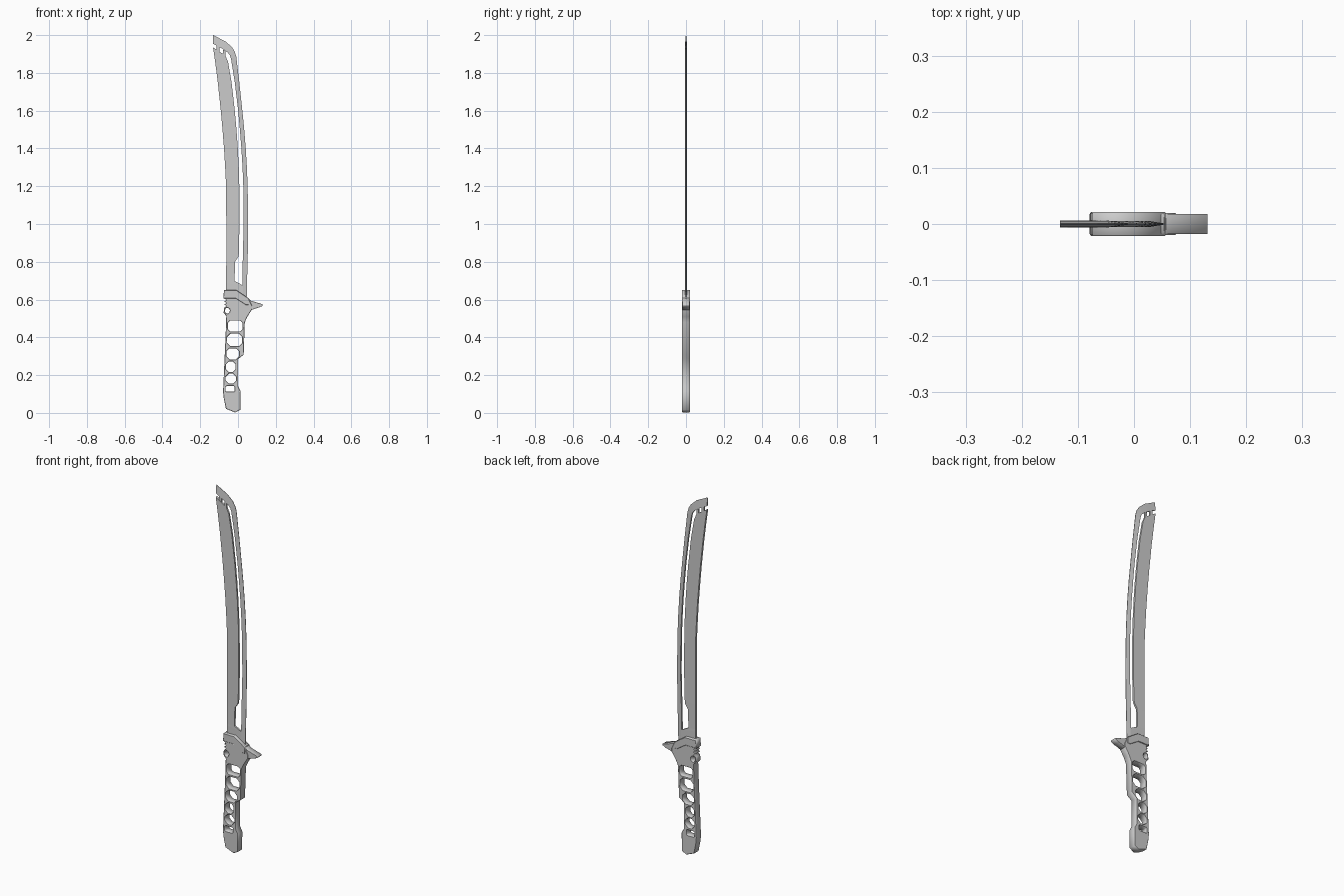
import bpy, bmesh, math


def plate(name, outline, half, holes=(), bevel=0.002):
    """Flat chamfered plate in the xz plane with cut-through holes."""
    cu = bpy.data.curves.new(name, 'CURVE')
    cu.dimensions = '2D'
    cu.fill_mode = 'BOTH'
    cu.extrude = half - bevel
    cu.bevel_depth = bevel
    cu.bevel_resolution = 0
    cu.offset = -bevel
    for loop in [outline, *holes]:
        sp = cu.splines.new('POLY')
        sp.points.add(len(loop) - 1)
        for p, (x, z) in zip(sp.points, loop):
            p.co = (x, z, 0, 1)
        sp.use_cyclic_u = True
    ob = bpy.data.objects.new(name, cu)
    bpy.context.collection.objects.link(ob)
    ob.rotation_euler.x = math.pi / 2
    bpy.ops.object.select_all(action='DESELECT')
    ob.select_set(True)
    bpy.context.view_layer.objects.active = ob
    bpy.ops.object.convert(target='MESH')
    return ob


def loft(name, stations, ta, tb):
    """Strip through (xa, za, xb, zb) stations, half thickness ta to tb."""
    bm = bmesh.new()
    rings = []
    for xa, za, xb, zb in stations:
        rings.append([bm.verts.new(c) for c in (
            (xa, -ta, za), (xb, -tb, zb), (xb, tb, zb), (xa, ta, za))])
    for a, b in zip(rings, rings[1:]):
        for i in range(4):
            j = (i + 1) % 4
            bm.faces.new((a[i], a[j], b[j], b[i]))
    bm.faces.new(rings[0][::-1])
    bm.faces.new(rings[-1])
    bmesh.ops.recalc_face_normals(bm, faces=bm.faces)
    me = bpy.data.meshes.new(name)
    bm.to_mesh(me)
    bm.free()
    ob = bpy.data.objects.new(name, me)
    bpy.context.collection.objects.link(ob)
    return ob


def window(x0, x1, z0, z1, c):
    """Rectangle with cut corners."""
    return [(x0 + c, z0), (x1 - c, z0), (x1, z0 + c), (x1, z1 - c),
            (x1 - c, z1), (x0 + c, z1), (x0, z1 - c), (x0, z0 + c)]


# thick back half of the blade, stepped in at the wide base of the slot
loft("blade_spine", [
    (-.063, .62, .026, .62), (-.063, .69, .026, .675), (-.063, .702, -.018, .698),
    (-.062, .80, -.016, .80), (-.062, .825, .001, .825), (-.062, .84, .004, .84),
    (-.062, 1.0, .008, 1.0), (-.063, 1.2, .007, 1.2), (-.068, 1.3, .004, 1.3),
    (-.074, 1.4, -.001, 1.4), (-.082, 1.5, -.008, 1.5), (-.091, 1.6, -.017, 1.6),
    (-.107, 1.75, -.034, 1.75), (-.121, 1.86, -.053, 1.86),
    (-.132, 1.935, -.068, 1.893)], .006, .005)

# sharpened outer strip sweeping round into the tip
loft("blade_edge", [
    (.024, .60, .046, .60), (.023, .70, .048, .70), (.025, .80, .051, .80),
    (.030, 1.0, .054, 1.0), (.028, 1.2, .051, 1.2), (.024, 1.3, .047, 1.3),
    (.018, 1.4, .041, 1.4), (.010, 1.5, .033, 1.5), (.001, 1.6, .023, 1.6),
    (-.017, 1.75, .007, 1.75), (-.037, 1.875, -.009, 1.885),
    (-.043, 1.894, -.017, 1.912), (-.055, 1.908, -.031, 1.935),
    (-.085, 1.929, -.065, 1.966), (-.132, 1.954, -.132, 2.0)], .005, .001)

# small bridges joining tip and spine
for i, (x, z) in enumerate([(-.106, 1.912), (-.073, 1.89)]):
    loft(f"tip_bridge_{i + 1}", [
        (x - .007, z, x + .007, z - .004), (x - .007, z + .032, x + .007, z + .027)],
        .0045, .0045)

# skeleton grip with finger step, pommel, thumb teeth and windows
teeth = [(-.073 + .012 * (i % 2), .606 - .008 * i) for i in range(6)]
grip_outline = teeth + [
    (-.074, .556), (-.076, .53), (-.062, .512), (-.066, .40), (-.075, .20),
    (-.079, .11), (-.075, .075), (-.064, .022), (-.015, .002), (.012, .016),
    (.014, .115), (.001, .14), (.001, .285), (.030, .308), (.036, .48),
    (.050, .51), (.075, .55), (.075, .565), (.056, .606)]
ring = [(-.056 + .013 * math.cos(a * math.pi / 5), .541 + .016 * math.sin(a * math.pi / 5))
        for a in range(10)]
windows = [
    window(-.053, .024, .432, .488, .010), window(-.057, .022, .353, .420, .017),
    window(-.061, .006, .283, .342, .017), window(-.063, -.014, .217, .272, .014),
    window(-.065, -.010, .155, .208, .017), window(-.065, -.018, .112, .142, .004)]
plate("grip", grip_outline[::-1], .020, [ring] + windows)

# slanted collar at the base of the blade
plate("guard_collar", [
    (-.078, .606), (-.012, .606), (.040, .572), (.057, .572), (.057, .606),
    (-.008, .650), (-.074, .650)], .0215)

# hooked guard prong
plate("guard_prong", [
    (.030, .55), (.072, .545), (.090, .552), (.112, .558), (.131, .567),
    (.131, .575), (.068, .594), (.050, .612), (.030, .612)], .018, bevel=.001)
